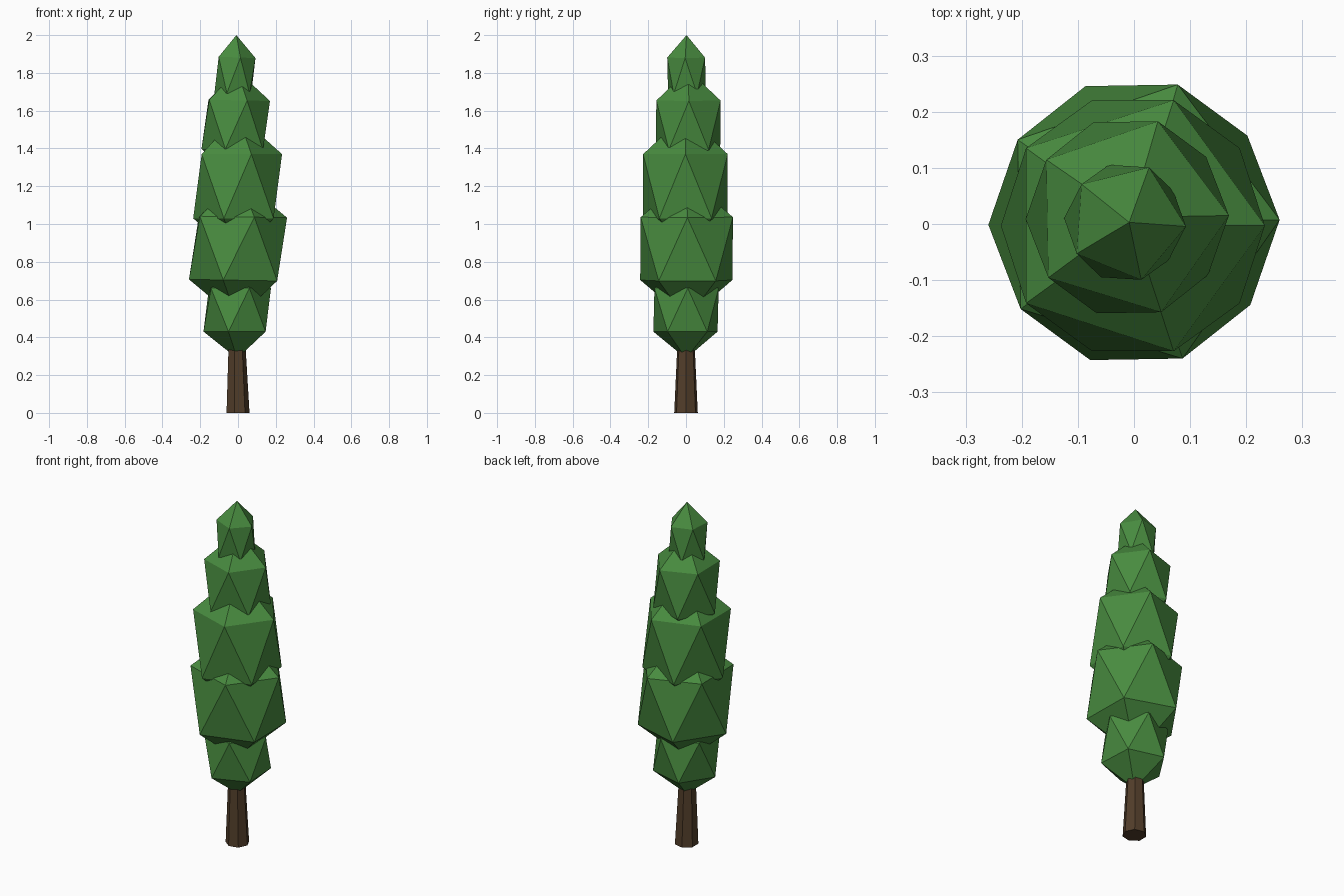
import bpy
from math import radians
from mathutils import Matrix

cube = bpy.data.objects.get("Cube")
if cube:
    bpy.data.objects.remove(cube, do_unlink=True)


def make_material(name, rgb):
    mat = bpy.data.materials.new(name)
    mat.use_nodes = True
    mat.diffuse_color = (*rgb, 1)
    bsdf = mat.node_tree.nodes["Principled BSDF"]
    bsdf.inputs["Base Color"].default_value = (*rgb, 1)
    bsdf.inputs["Roughness"].default_value = 1
    return mat


leaf_green = make_material("leaf green", (0.065, 0.26, 0.05))
bark_brown = make_material("bark brown", (0.085, 0.048, 0.023))

# Trunk: tapered seven-sided post, drifting slightly to the side as it rises
TRUNK_TOP = 0.4
bpy.ops.mesh.primitive_cone_add(vertices=7, radius1=0.064, radius2=0.045,
                                depth=TRUNK_TOP, location=(0, 0, TRUNK_TOP / 2))
trunk = bpy.context.object
trunk.name = "trunk"
trunk.data.transform(Matrix.Rotation(radians(-90), 4, "Z"))
for v in trunk.data.vertices:
    v.co.x -= 0.003 if v.co.z < 0 else 0.008
trunk.data.materials.append(bark_brown)


# Foliage: stacked icosahedra, stretched upward
def foliage(name, center, width, height, turn, tilt=0):
    bpy.ops.mesh.primitive_ico_sphere_add(subdivisions=1, radius=1, location=center)
    clump = bpy.context.object
    clump.name = name
    clump.data.transform(Matrix.Rotation(radians(tilt), 4, "Y")
                         @ Matrix.Rotation(radians(turn), 4, "Z")
                         @ Matrix.Diagonal((width, width, height, 1)))
    clump.data.materials.append(leaf_green)


foliage("foliage_bottom", (-0.004, 0, 0.545), 0.2, 0.257, 3)
foliage("foliage_lower", (0, 0.003, 0.87), 0.287, 0.375, 1, 1)
foliage("foliage_middle", (-0.002, -0.003, 1.2), 0.263, 0.38, 0)
foliage("foliage_upper", (-0.012, 0.012, 1.525), 0.2, 0.29, 1, 1)
foliage("foliage_top", (-0.016, 0.003, 1.787), 0.118, 0.213, -4, 2)
